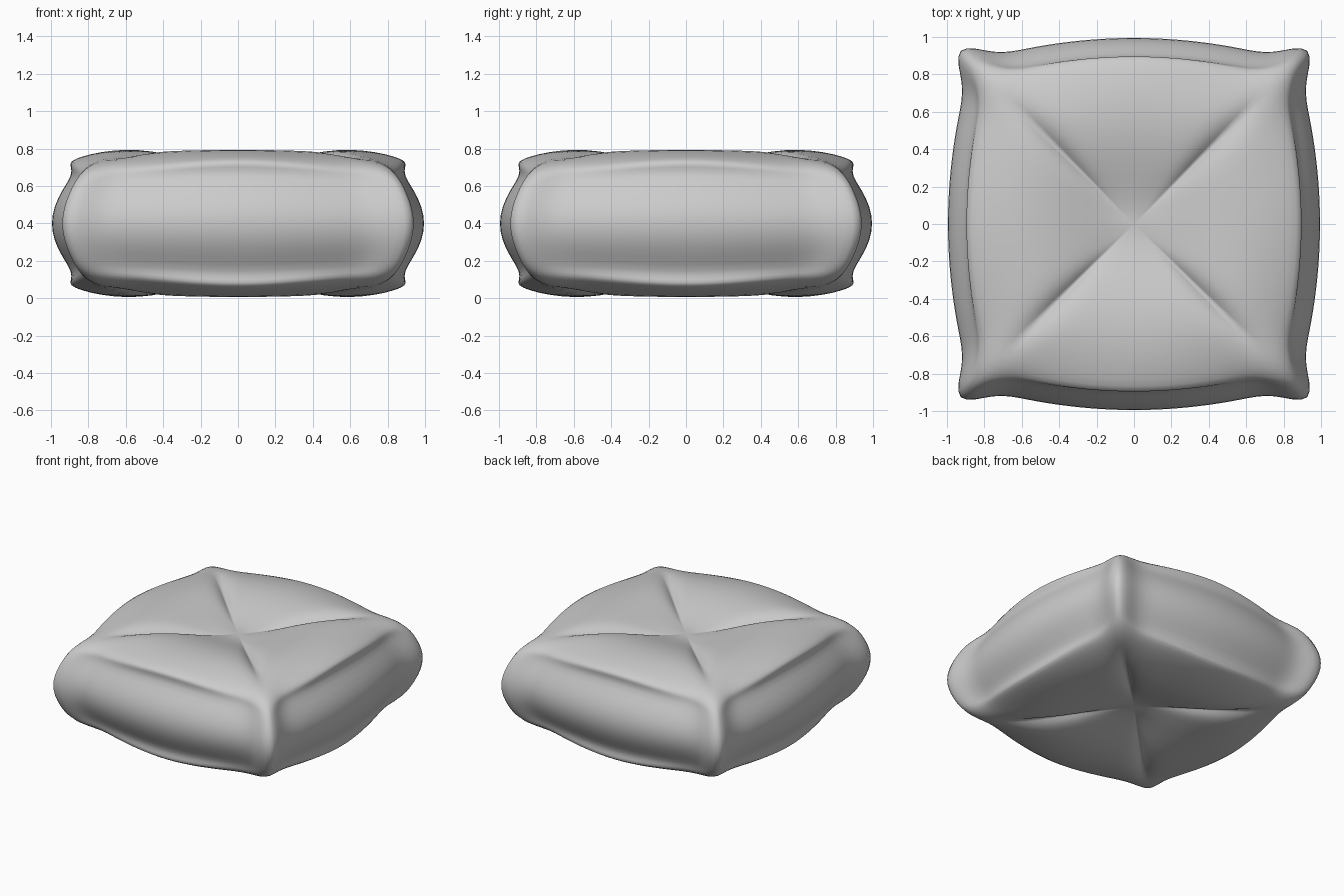
import bpy, bmesh
from mathutils import Vector

cube = bpy.data.objects.get("Cube")
if cube:
    bpy.data.objects.remove(cube)

STEPS = 20      # segments along each side of the cushion
MID = 0.4       # height of the plane of symmetry

# Rings from the centre tuft to the waist:
# (mid-side reach, height, corner reach, height, corner bump, crease sharpness)
RINGS = [
    (0.08, 0.693, 0.08, 0.690, 0.00, 0.2),
    (0.18, 0.715, 0.18, 0.698, 0.00, 0.6),
    (0.32, 0.757, 0.31, 0.710, 0.00, 1.0),
    (0.46, 0.788, 0.45, 0.730, 0.00, 1.0),
    (0.60, 0.797, 0.57, 0.746, 0.00, 0.9),
    (0.73, 0.784, 0.67, 0.744, 0.01, 0.4),
    (0.84, 0.758, 0.76, 0.725, 0.04, 0.0),
    (0.90, 0.732, 0.82, 0.685, 0.06, 0.0),
    (0.895, 0.705, 0.85, 0.655, 0.08, 0.0),
    (0.885, 0.660, 0.88, 0.620, 0.09, 0.0),
    (0.94, 0.580, 0.91, 0.555, 0.10, 0.0),
    (0.985, 0.490, 0.935, 0.480, 0.10, 0.0),
    (1.00, MID, 0.945, MID, 0.10, 0.0),
]


def smooth(x):
    x = min(max(x, 0), 1)
    return x * x * (3 - 2 * x)


def ring_point(ring, t):
    """Point on one side of a ring; t runs from corner (-1) to corner (1)."""
    d_mid, z_mid, d_cor, z_cor, bump, sharp = ring
    a = abs(t)
    out = d_mid + (d_cor - bump - d_mid) * a * a + bump * smooth((a - 0.72) / 0.28)
    f = sharp * a ** 7 + (1 - sharp) * smooth(a)
    return t * d_cor, out, z_mid + (z_cor - z_mid) * f


def turn(x, out, side):
    """Rotate a point of the front side onto one of the four sides."""
    return [(x, -out), (out, x), (-x, out), (-out, -x)][side]


def add_ring(bm, ring, flip):
    verts = []
    for side in range(4):
        for i in range(STEPS):
            x, out, z = ring_point(ring, 2 * i / STEPS - 1)
            z = 2 * MID - z if flip else z
            verts.append(bm.verts.new(Vector((*turn(x, out, side), z))))
    return verts


# Cushion shell: top rings, waist, mirrored bottom rings
bm = bmesh.new()
loops = [add_ring(bm, r, False) for r in RINGS]
loops += [add_ring(bm, r, True) for r in reversed(RINGS[:-1])]
count = 4 * STEPS
for upper, lower in zip(loops, loops[1:]):
    for i in range(count):
        j = (i + 1) % count
        bm.faces.new((upper[i], lower[i], lower[j], upper[j]))

# Centre tufts
for loop, z in ((loops[0], 0.69), (loops[-1], 2 * MID - 0.69)):
    tip = bm.verts.new((0, 0, z))
    for i in range(count):
        bm.faces.new((tip, loop[i], loop[(i + 1) % count]))
bmesh.ops.recalc_face_normals(bm, faces=bm.faces)

# Diagonal folds stay crisp
crease = bm.edges.layers.float.new("crease_edge")
pairs = list(zip(loops, loops[1:]))
for upper, lower in pairs[1:5] + pairs[-5:-1]:
    for i in range(0, count, STEPS):
        bm.edges.get((upper[i], lower[i]))[crease] = 0.8

mesh = bpy.data.meshes.new("cushion")
bm.to_mesh(mesh)
bm.free()
for poly in mesh.polygons:
    poly.use_smooth = True
cushion = bpy.data.objects.new("cushion", mesh)
bpy.context.collection.objects.link(cushion)
sub = cushion.modifiers.new("soft_surface", "SUBSURF")
sub.levels = sub.render_levels = 1

# Fabric
fabric = bpy.data.materials.new("light grey fabric")
fabric.use_nodes = True
grey = (0.6, 0.6, 0.6, 1)
fabric.diffuse_color = grey
fabric.node_tree.nodes["Principled BSDF"].inputs["Base Color"].default_value = grey
mesh.materials.append(fabric)
